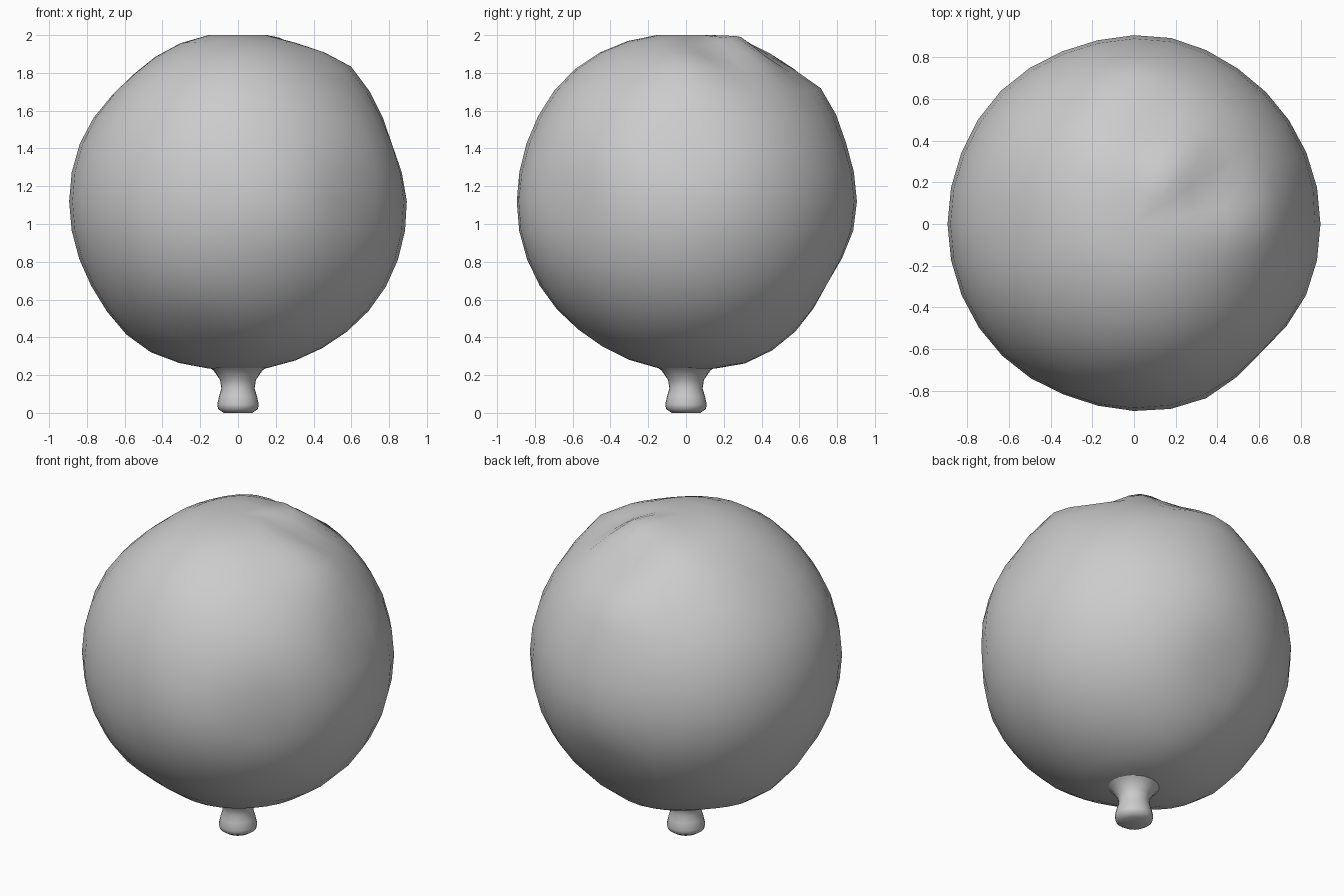
import bpy, bmesh, math
from mathutils import Vector

cube = bpy.data.objects.get("Cube")
if cube:
    bpy.data.objects.remove(cube, do_unlink=True)

grey = bpy.data.materials.new("plain grey")
grey.use_nodes = True
COLOUR = (0.6, 0.6, 0.6, 1)
grey.diffuse_color = COLOUR
grey.node_tree.nodes["Principled BSDF"].inputs["Base Color"].default_value = COLOUR

CENTRE = Vector((0, 0, 1.12))
RADIUS = 0.89

# Bumps and dents: direction, height, angular width
LUMPS = [
    ((0.56, 0, 0.73), 0.04, 0.22),
    ((0.35, 0.16, 0.8), -0.045, 0.18),
    ((0.22, 0.28, 0.88), 0.05, 0.18),
    ((0.1, 0.5, 0.72), -0.035, 0.18),
    ((0, 0.7, 0.6), 0.04, 0.25),
    ((-0.2, 0.38, 0.8), 0.02, 0.2),
    ((-0.6, 0, 0.62), -0.025, 0.3),
    ((0, -0.6, 0.7), 0.02, 0.4),
    ((0.82, 0, 0.28), -0.025, 0.2),
    ((0.8, 0, -0.5), 0.01, 0.4),
    ((0, 0.75, -0.42), -0.03, 0.22),
    ((-0.5, 0, -0.75), 0.03, 0.3),
    ((-0.2, -0.5, -0.7), -0.02, 0.25),
    ((0.6, -0.62, 0), -0.03, 0.25),
    ((0.15, 0.9, 0), 0.015, 0.3),
    ((0.3, -0.8, -0.1), 0.015, 0.3),
    ((-0.3, -0.8, 0), -0.01, 0.25),
    ((0, 0.35, -0.8), 0.02, 0.3),
    ((-0.6, 0.6, -0.1), 0.01, 0.3),
]


def add_object(name, bm):
    mesh = bpy.data.meshes.new(name)
    bmesh.ops.recalc_face_normals(bm, faces=bm.faces)
    bm.to_mesh(mesh)
    bm.free()
    mesh.materials.append(grey)
    obj = bpy.data.objects.new(name, mesh)
    bpy.context.collection.objects.link(obj)
    bpy.ops.object.select_all(action='DESELECT')
    obj.select_set(True)
    bpy.context.view_layer.objects.active = obj
    bpy.ops.object.shade_smooth_by_angle(angle=math.radians(50))
    return obj


# Lumpy round body
bm = bmesh.new()
bmesh.ops.create_uvsphere(bm, u_segments=32, v_segments=18, radius=1)
for v in bm.verts:
    d = v.co.normalized()
    r = RADIUS + 0.004
    for axis, height, width in LUMPS:
        angle = d.angle(Vector(axis))
        r += height * math.exp(-(angle / width) ** 2)
    v.co = CENTRE + d * r
    # Keep the crown and the underside slightly flattened
    v.co.z = max(0.235, min(2.0, v.co.z))
add_object("round_body", bm)

# Flared stem with a closed foot
profile = [(0, 0.0), (0.075, 0.0), (0.105, 0.02), (0.11, 0.045), (0.1, 0.09),
           (0.088, 0.13), (0.095, 0.175), (0.13, 0.225), (0.165, 0.25)]
bm = bmesh.new()
verts = [bm.verts.new((r, 0, z)) for r, z in profile]
edges = [bm.edges.new(pair) for pair in zip(verts, verts[1:])]
bmesh.ops.spin(bm, geom=verts + edges, cent=(0, 0, 0), axis=(0, 0, 1),
               angle=math.tau, steps=24)
bmesh.ops.remove_doubles(bm, verts=bm.verts, dist=0.0005)
add_object("stem", bm)
